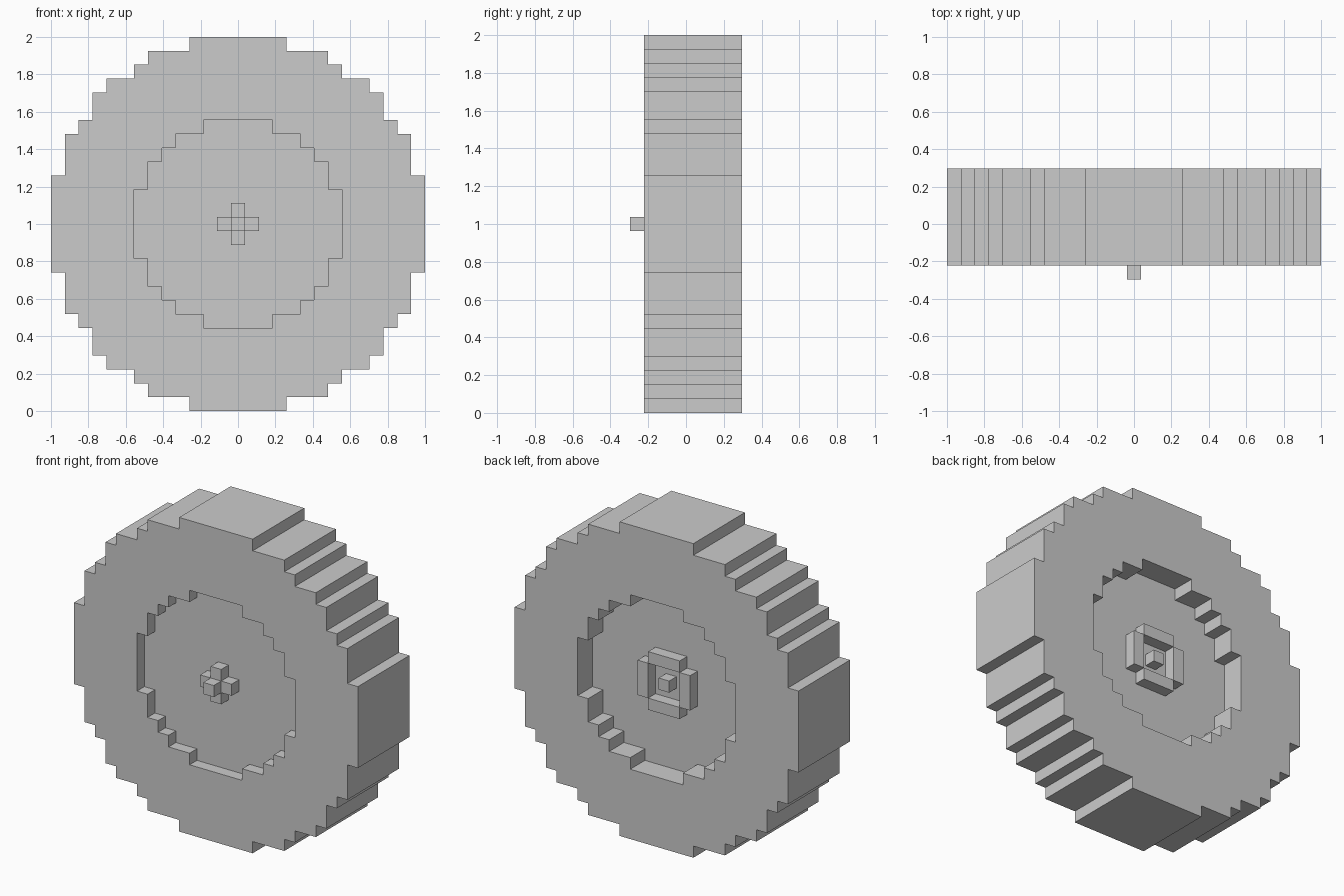
import bpy, bmesh

if "Cube" in bpy.data.objects:
    bpy.data.objects.remove(bpy.data.objects["Cube"])

V = 2 / 27  # size of one block; all sizes below are in blocks


def stepped_disc(name, corners, y0, y1):
    """Extrude a stair-stepped disc along y; corners describe one quarter."""
    quarter = []
    for i, (x, z) in enumerate(corners):
        quarter.append((x, z))
        if i + 1 < len(corners):
            quarter.append((x, corners[i + 1][1]))
    outline = []
    for _ in range(4):
        outline += quarter
        quarter = [(z, -x) for x, z in quarter]
    bm = bmesh.new()
    face = bm.faces.new([bm.verts.new((x * V, y0 * V, 1 + z * V)) for x, z in outline])
    ext = bmesh.ops.extrude_face_region(bm, geom=[face])["geom"]
    verts = [g for g in ext if isinstance(g, bmesh.types.BMVert)]
    bmesh.ops.translate(bm, verts=verts, vec=(0, (y1 - y0) * V, 0))
    bmesh.ops.recalc_face_normals(bm, faces=bm.faces)
    return finish(name, bm)


def block(name, x, z, w, h, y0, y1):
    """Box centred at x, z with width w and height h."""
    bm = bmesh.new()
    bmesh.ops.create_cube(bm, size=1)
    for v in bm.verts:
        v.co = ((x + v.co.x * w) * V,
                ((y0 + y1) / 2 + v.co.y * (y1 - y0)) * V,
                1 + (z + v.co.z * h) * V)
    return finish(name, bm)


def finish(name, bm):
    mesh = bpy.data.meshes.new(name)
    bm.to_mesh(mesh)
    bm.free()
    obj = bpy.data.objects.new(name, mesh)
    bpy.context.collection.objects.link(obj)
    return obj


def cut(target, cutter):
    mod = target.modifiers.new("recess", "BOOLEAN")
    mod.operation = "DIFFERENCE"
    mod.solver = "EXACT"
    mod.object = cutter
    bpy.context.view_layer.objects.active = target
    bpy.ops.object.modifier_apply(modifier=mod.name)
    bpy.data.objects.remove(cutter)


# Tyre body
outer = [(3.5, 13.5), (6.5, 12.5), (7.5, 11.5), (9.5, 10.5),
         (10.5, 9.5), (11.5, 7.5), (12.5, 6.5), (13.5, 3.5)]
wheel = stepped_disc("wheel_body", outer, -3, 4)

# Rim recesses: one block deep in front, two at the back
inner = [(2.5, 7.5), (4.5, 6.5), (5.5, 5.5), (6.5, 4.5), (7.5, 2.5)]
cut(wheel, stepped_disc("front_cutter", inner, -5, -2))
cut(wheel, stepped_disc("back_cutter", inner, 2, 6))

# Front hub: protruding centre with four arms
block("front_hub", 0, 0, 1, 1, -4, -2)
# Back axle stub inside a square collar with open corners
block("back_axle", 0, 0, 1, 1, 2, 3)
for i, (dx, dz) in enumerate([(1, 0), (-1, 0), (0, 1), (0, -1)]):
    block(f"front_hub_arm_{i}", dx, dz, 1, 1, -3, -2)
    block(f"back_collar_{i}", 2 * dx, 2 * dz,
          1 + 2 * abs(dz), 1 + 2 * abs(dx), 2, 3)
